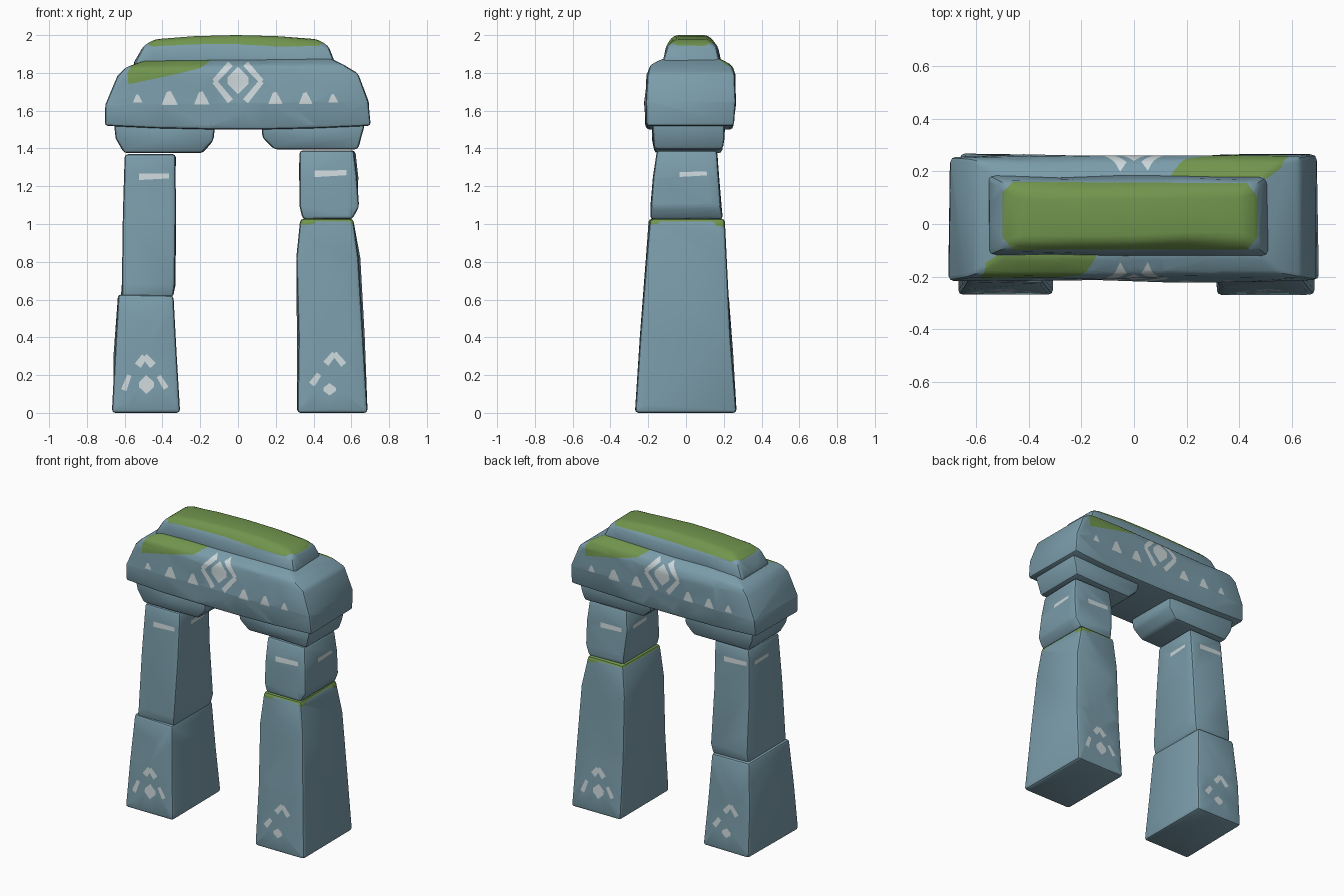
import bpy, bmesh, math, random
from mathutils import Vector

random.seed(4)
if "Cube" in bpy.data.objects:
    bpy.data.objects.remove(bpy.data.objects["Cube"])


def material(name, rgb):
    m = bpy.data.materials.new(name)
    m.use_nodes = True
    m.diffuse_color = (*rgb, 1)
    m.node_tree.nodes["Principled BSDF"].inputs["Base Color"].default_value = (*rgb, 1)
    return m


MATERIALS = [material("blue_grey_stone", (0.195, 0.333, 0.402)),
             material("green_moss", (0.165, 0.30, 0.075)),
             material("pale_paint", (0.60, 0.67, 0.69))]
MOSS, PAINT = 1, 2

# Outward direction and horizontal axis of each painted side
SIDES = {"front": ((0, -1, 0), (1, 0, 0)), "back": ((0, 1, 0), (-1, 0, 0)),
         "right": ((1, 0, 0), (0, 1, 0)), "left": ((-1, 0, 0), (0, -1, 0)),
         "top": ((0, 0, 1), (1, 0, 0))}


def stone(rings, cols=1, bevel=0.018, sag=0, crown=0, tilt=0, jitter=0.006):
    """Loft rectangles (z, x0, x1, y0, y1) into a worn, chiselled block."""
    bm = bmesh.new()
    loops = []
    for k, (z, x0, x1, y0, y1) in enumerate(rings):
        loop = []
        for y, steps in ((y0, range(cols + 1)), (y1, range(cols, -1, -1))):
            for i in steps:
                t = i / cols
                x = x0 + (x1 - x0) * t
                bow = 1 - (2 * t - 1) ** 2
                dz = -sag * bow if k == 0 else 0
                if k == len(rings) - 1:
                    dz = -crown * (1 - bow)
                if k:
                    dz += tilt * x
                j = [random.uniform(-jitter, jitter) for _ in "xy"]
                loop.append(bm.verts.new((x + j[0], y + j[1], z + dz)))
        loops.append(loop)
    n = 2 * (cols + 1)
    for a, b in zip(loops, loops[1:]):
        for i in range(n):
            bm.faces.new((a[i], a[(i + 1) % n], b[(i + 1) % n], b[i]))
    for loop in (loops[0], loops[-1]):
        for i in range(cols):
            bm.faces.new((loop[i], loop[i + 1], loop[n - 2 - i], loop[n - 1 - i]))
    bmesh.ops.recalc_face_normals(bm, faces=bm.faces)
    sharp = [e for e in bm.edges if e.calc_face_angle(0) > 0.4]
    bmesh.ops.bevel(bm, geom=sharp, offset=bevel, segments=2, profile=0.5,
                    affect='EDGES', clamp_overlap=True)
    bmesh.ops.triangulate(bm, faces=bm.faces)
    bmesh.ops.recalc_face_normals(bm, faces=bm.faces)
    return bm


def paint(bm, side, shapes, index):
    """Cut convex outlines into the faces of one side and colour them."""
    d, u = (Vector(c) for c in SIDES[side])
    v = d.cross(u)
    for shape in shapes:
        pts = [u * a + v * b for a, b in shape]
        mid = sum(pts, Vector()) / len(pts)
        bm.normal_update()
        faces = [f for f in bm.faces if f.normal.dot(d) > 0.1]
        for p, q in zip(pts, pts[1:] + pts[:1]):
            no = d.cross(q - p).normalized()
            if no.dot(mid - p) < 0:
                no.negate()
            geom = set(faces)
            for f in faces:
                geom.update(f.edges, f.verts)
            cut = bmesh.ops.bisect_plane(bm, geom=list(geom), dist=1e-5,
                                         plane_co=p, plane_no=no)["geom"]
            faces = [f for f in cut if isinstance(f, bmesh.types.BMFace)
                     and (f.calc_center_median() - p).dot(no) > 0]
            if not faces:
                break
        for f in faces:
            f.material_index = index


def finish(name, bm):
    mesh = bpy.data.meshes.new(name)
    bm.to_mesh(mesh)
    bm.free()
    for m in MATERIALS:
        mesh.materials.append(m)
    ob = bpy.data.objects.new(name, mesh)
    bpy.context.collection.objects.link(ob)
    bpy.ops.object.select_all(action='DESELECT')
    ob.select_set(True)
    bpy.context.view_layer.objects.active = ob
    bpy.ops.object.shade_smooth_by_angle(angle=math.radians(28))


# Outline helpers for painted marks
def stroke(a, b, w):
    a, b = Vector(a), Vector(b)
    s = (b - a).normalized().orthogonal() * w / 2
    return [a + s, b + s * 0.8, b - s * 0.8, a - s]


def chevron(a, b, c, w):
    return [stroke(a, b, w), stroke(c, b, w)]


def diamond(x, z, w, h):
    return [(x, z + h), (x + w, z + h / 4), (x + w, z - h / 4),
            (x, z - h), (x - w, z - h / 4), (x - w, z + h / 4)]


def triangle(x, z, w):
    return [(x - w, z - w * 0.7), (x + w, z - w * 0.7), (x + w * 0.6, z),
            (x + w * 0.15, z + w), (x - w * 0.4, z + w * 0.8)]


def rect(x0, x1, z0, z1):
    return [(x0, z0), (x1, z0), (x1, z1), (x0, z1)]


# Marks repeat on the back, turned half round
foot_full = chevron((-.53, .25), (-.495, .3), (-.45, .25), .04) + [
    stroke((-.605, .12), (-.575, .2), .03), stroke((-.38, .13), (-.42, .195), .03),
    diamond(-.485, .15, .04, .05)]
foot_part = chevron((.465, .26), (.51, .315), (.56, .255), .035) + [
    stroke((.39, .15), (.43, .205), .035), diamond(.485, .125, .033, .033)]
bar_left = [stroke((-.525, 1.25), (-.365, 1.255), .034)]
bar_right = [stroke((.405, 1.265), (.575, 1.272), .034)]

# Short foot and long upper stone, at -x
bm = stone([(0, -.665, -.305, -.265, .265), (.3, -.655, -.325, -.245, .245),
            (.615, -.638, -.345, -.222, .222)], tilt=-.02)
paint(bm, "front", foot_full, PAINT)
paint(bm, "back", foot_part, PAINT)
finish("short_pillar_foot", bm)

bm = stone([(.61, -.62, -.345, -.21, .21), (.68, -.62, -.335, -.212, .212),
            (1.05, -.61, -.33, -.18, .185), (1.37, -.595, -.328, -.155, .165)])
short_upper = bm

# Tall foot with mossy rim and short upper stone, at +x
bm = stone([(0, .315, .685, -.267, .265), (.4, .315, .668, -.24, .235),
            (.82, .312, .643, -.212, .21), (1.028, .335, .605, -.195, .2)])
paint(bm, "front", foot_part, PAINT)
paint(bm, "back", foot_full, PAINT)
for side in SIDES:
    shape = rect(-1, 1, -1, 1) if side == "top" else rect(-1, 1, 1.013, 1.1)
    if side == "top":
        bm.normal_update()
        for f in bm.faces:
            if f.normal.z > 0.5:
                f.material_index = MOSS
    else:
        paint(bm, side, [shape], MOSS)
paint(bm, "front", [[(.32, 1.02), (.34, .995), (.4, 1.0), (.42, 1.02)]], MOSS)
paint(bm, "back", [[(-.62, 1.02), (-.6, .995), (-.53, 1.0), (-.51, 1.02)]], MOSS)
paint(bm, "right", [[(.14, 1.02), (.16, .99), (.22, .985), (.22, 1.02)],
                    [(-.22, 1.02), (-.22, .995), (-.15, 1.0), (-.13, 1.02)]], MOSS)
finish("tall_pillar_foot", bm)

bm = stone([(1.025, .345, .605, -.185, .192), (1.09, .332, .638, -.185, .19),
            (1.25, .328, .635, -.17, .178), (1.39, .328, .618, -.155, .165)])
tall_upper = bm

# Bars on all four sides of the upper stones
for name, bm, front, back in (("short_pillar_upper", short_upper, bar_left, bar_right),
                              ("tall_pillar_upper", tall_upper, bar_right, bar_left)):
    paint(bm, "front", front, PAINT)
    paint(bm, "back", [[(a, b) for a, b in s] for s in back], PAINT)
    paint(bm, "right", [stroke((-.035, 1.262), (.11, 1.268), .026)], PAINT)
    paint(bm, "left", [stroke((-.11, 1.262), (.035, 1.268), .026)], PAINT)
    finish(name, bm)

# Corbels under the lintel
finish("short_side_corbel", stone(
    [(1.375, -.6, -.19, -.165, .19), (1.44, -.645, -.135, -.175, .2),
     (1.53, -.658, -.125, -.18, .207)], cols=2, tilt=-.02))
finish("tall_side_corbel", stone(
    [(1.395, .19, .63, -.165, .19), (1.455, .125, .65, -.175, .2),
     (1.53, .118, .668, -.18, .207)], cols=2))

# Lintel with painted band and moss on two opposite shoulders
bm = stone([(1.52, -.705, .7, -.21, .25), (1.64, -.698, .693, -.217, .26),
            (1.79, -.637, .63, -.205, .256), (1.835, -.6, .56, -.188, .24),
            (1.87, -.5, .49, -.125, .18)], cols=5, bevel=.016, sag=.02, tilt=.012)
band = [diamond(0, 1.76, .055, .072)]
for s in (-1, 1):
    band += chevron((s * .04, 1.848), (s * .125, 1.755), (s * .04, 1.65), .034)
band += [triangle(x, 1.662, w) for x, w in
         ((-.53, .026), (-.36, .045), (-.19, .043), (.2, .04), (.36, .038), (.505, .028))]
moss = [[(-.58, 1.74), (-.32, 1.795), (-.2, 1.825), (-.1, 1.9), (-.53, 1.9), (-.585, 1.8)]]
for side in ("front", "back"):
    paint(bm, side, moss, MOSS)
    paint(bm, side, band, PAINT)
finish("lintel", bm)

# Mossy capstone
bm = stone([(1.84, -.555, .52, -.125, .185), (1.945, -.505, .475, -.103, .163),
            (2.0, -.44, .42, -.06, .115)], cols=4, bevel=.022, crown=.022)
paint(bm, "top", [[(-.5, -.05), (-.46, -.098), (.43, -.096), (.47, -.05),
                   (.47, .1), (.43, .155), (-.46, .16), (-.5, .12)]], MOSS)
finish("capstone", bm)
